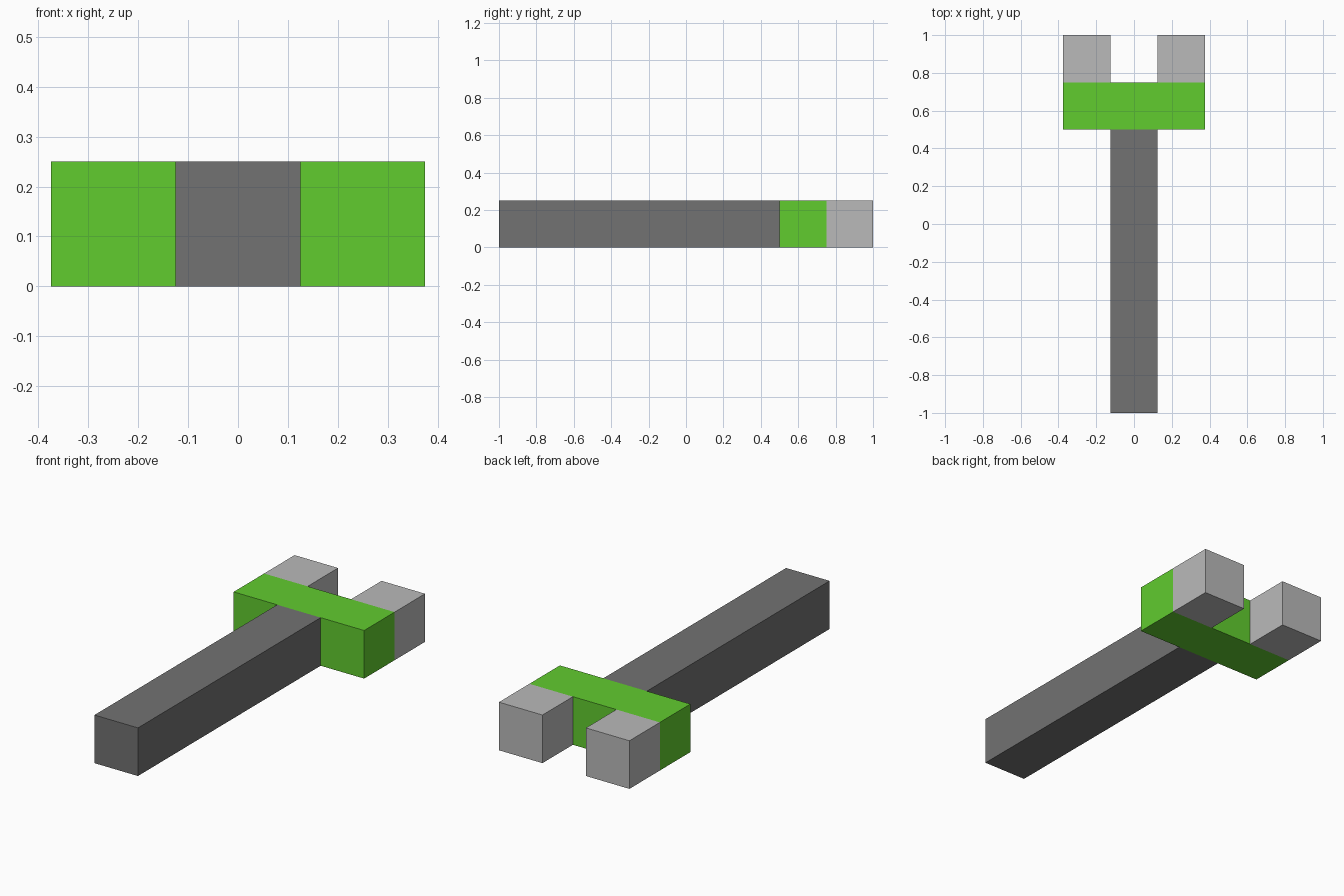
import bpy
import bmesh
from mathutils import Vector

cube = bpy.data.objects.get("Cube")
if cube:
    bpy.data.objects.remove(cube, do_unlink=True)

UNIT = 0.25  # side of one square section


def make_material(name, rgb):
    mat = bpy.data.materials.new(name)
    mat.use_nodes = True
    color = (*rgb, 1.0)
    mat.diffuse_color = color
    bsdf = next(n for n in mat.node_tree.nodes if n.type == "BSDF_PRINCIPLED")
    bsdf.inputs["Base Color"].default_value = color
    bsdf.inputs["Roughness"].default_value = 0.8
    return mat


def make_box(name, center, size, mat):
    bm = bmesh.new()
    bmesh.ops.create_cube(bm, size=1.0)
    bmesh.ops.scale(bm, vec=Vector(size), verts=bm.verts)
    mesh = bpy.data.meshes.new(name)
    bm.to_mesh(mesh)
    bm.free()
    mesh.materials.append(mat)
    obj = bpy.data.objects.new(name, mesh)
    obj.location = center
    bpy.context.collection.objects.link(obj)
    return obj


dark_gray = make_material("dark_gray", (0.168, 0.168, 0.168))
light_gray = make_material("light_gray", (0.491, 0.491, 0.491))
green = make_material("green", (0.12, 0.604, 0.028))

# Long square shaft
make_box("shaft", (0, -UNIT, UNIT / 2), (UNIT, 6 * UNIT, UNIT), dark_gray)

# Crossbar at the end of the shaft
make_box("crossbar", (0, 2.5 * UNIT, UNIT / 2), (3 * UNIT, UNIT, UNIT), green)

# Pair of prongs behind the crossbar
for side, sign in (("left", 1), ("right", -1)):
    make_box(side + "_prong", (sign * UNIT, 3.5 * UNIT, UNIT / 2),
             (UNIT, UNIT, UNIT), light_gray)
